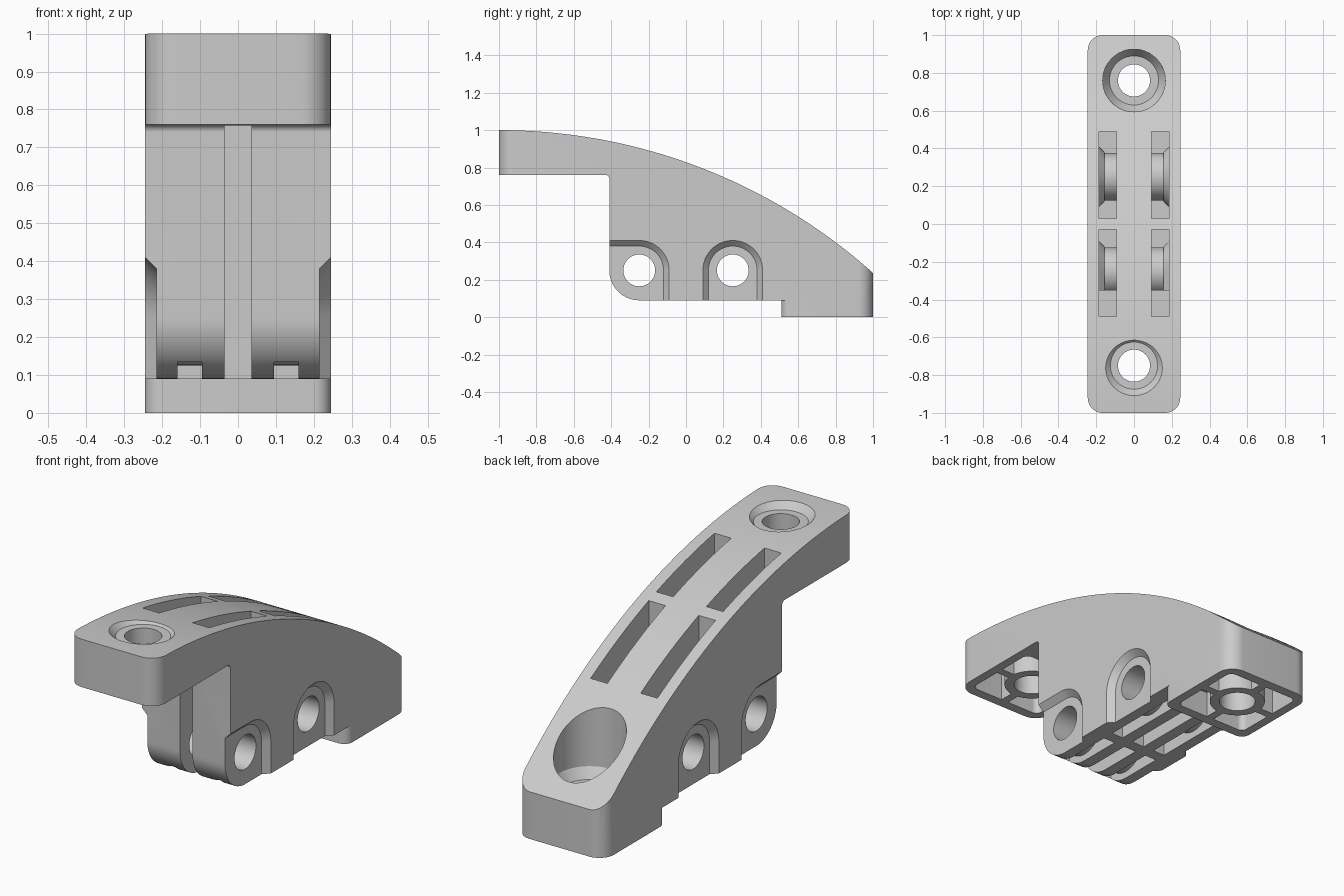
import bpy, bmesh, math
from mathutils import Vector

if "Cube" in bpy.data.objects:
    bpy.data.objects.remove(bpy.data.objects["Cube"])


def rounded(corners, n=10):
    """Closed 2D outline from (a, b, radius) corners."""
    out = []
    for i, (a, b, r) in enumerate(corners):
        p = Vector((a, b))
        if r == 0:
            pts = [p]
        else:
            u = (Vector(corners[i - 1][:2]) - p).normalized()
            v = (Vector(corners[(i + 1) % len(corners)][:2]) - p).normalized()
            half = u.angle(v) / 2
            c = p + (u + v).normalized() * (r / math.sin(half))
            d0, d1 = p + u * (r / math.tan(half)) - c, p + v * (r / math.tan(half)) - c
            phi = math.pi - 2 * half
            pts = [c + (d0 * math.sin((1 - k / n) * phi) + d1 * math.sin(k / n * phi)) / math.sin(phi)
                   for k in range(n + 1)]
        out += [q for q in pts if not out or (q - out[-1]).length > 1e-5]
    return out


def rect(a0, a1, b0, b1, r=0):
    return rounded([(a0, b0, r), (a1, b0, r), (a1, b1, r), (a0, b1, r)])


def circle(a, b, r, n=48):
    return [(a + r * math.cos(2 * math.pi * k / n), b + r * math.sin(2 * math.pi * k / n)) for k in range(n)]


def loft(name, axis, *sections):
    """Solid through (position, outline) sections along x or z."""
    bm = bmesh.new()
    rings = []
    for pos, pts in sections:
        rings.append([bm.verts.new((pos, a, b) if axis == 'x' else (a, b, pos)) for a, b in pts])
    for lo, hi in zip(rings, rings[1:]):
        for i in range(len(lo)):
            j = (i + 1) % len(lo)
            bm.faces.new((lo[i], lo[j], hi[j], hi[i]))
    bm.faces.new(rings[0])
    bm.faces.new(rings[-1])
    bmesh.ops.recalc_face_normals(bm, faces=bm.faces)
    me = bpy.data.meshes.new(name)
    bm.to_mesh(me)
    bm.free()
    ob = bpy.data.objects.new(name, me)
    bpy.context.collection.objects.link(ob)
    return ob


def prism(name, axis, pts, lo, hi):
    return loft(name, axis, (lo, pts), (hi, pts))


def combine(target, other, op='DIFFERENCE'):
    m = target.modifiers.new('bool', 'BOOLEAN')
    m.operation, m.solver, m.object = op, 'EXACT', other
    bpy.context.view_layer.objects.active = target
    bpy.ops.object.modifier_apply(modifier=m.name)
    bpy.data.objects.remove(other)


def arch(y, r, front):
    """Recess outline round a bolt hole; the front one runs out of the nose."""
    top = 0.25 + r
    if front:
        return rounded([(-0.6, -0.1, 0), (y + r, -0.1, 0), (y + r, top, r), (-0.6, top, 0)], 16)
    return rounded([(y - r, -0.1, 0), (y + r, -0.1, 0), (y + r, top, r), (y - r, top, r)], 16)


def recess(y, s, shift=0):
    f = y < 0
    return loft('recess', 'x', (s * (0.255 - shift), arch(y, 0.17, f)), (s * (0.215 - shift), arch(y, 0.13, f)))


def boss(y):
    return prism('boss', 'x', circle(y, 0.25, 0.125), -0.3, 0.3)


# Body: side profile with a large arc on top, trimmed by the rounded plan
W, R = 0.245, 3.0
top = []
for k in range(49):
    y = 1.1 - 2.1 * k / 48
    top.append((y, 1 - R + math.sqrt(R * R - (y + 1) ** 2), 0))
profile = [(-1.1, 1, 0), (-1.1, 0.76, 0), (-0.41, 0.76, 0.02), (-0.41, 0.09, 0.16), (1.1, 0.09, 0)]
body = prism('bracket_body', 'x', rounded(profile + top, 16), -0.4, 0.4)
combine(body, prism('plan', 'z', rect(-W, W, -1, 1, 0.08), -0.5, 1.5), 'INTERSECT')

# Foot pad below the low end
foot = rounded([(-W, 0.51, 0.045), (W, 0.51, 0.045), (W, 1, 0.08), (-W, 1, 0.08)])
combine(body, prism('foot', 'z', foot, 0, 0.12), 'UNION')

# Deep top pockets, shallow bottom pockets and side recesses
pockets = {
    -0.25: ([(-0.49, 1.2), (-0.49, 0.82), (-0.35, 0.82), (-0.35, 0.2), (-0.03, 0.2), (-0.03, 1.2)], -0.36, -0.03),
    0.25: ([(0.03, 1.2), (0.03, 0.2), (0.49, 0.2), (0.49, 1.2)], 0.03, 0.45),
}
for y, (outline, y0, y1) in pockets.items():
    for s in (1, -1):
        cut = prism('top_pocket', 'x', outline, s * 0.092, s * 0.185)
        combine(cut, recess(y, s, 0.06))
        combine(cut, boss(y))
        combine(body, cut)
        cut = prism('bottom_pocket', 'x', rect(y0, y1, 0.03, 0.17), s * 0.095, s * 0.16)
        combine(cut, boss(y))
        combine(body, cut)
        combine(body, recess(y, s))

# Centre groove, split by a cross rib
combine(body, prism('front_groove', 'x', rect(-0.6, -0.03, 0.03, 0.758), -0.035, 0.035))
combine(body, prism('back_groove', 'x', [(0.03, 0.03), (0.45, 0.03), (0.45, 0.52), (0.03, 0.7)], -0.035, 0.035))

# Cross bolt holes
for y in (-0.25, 0.25):
    combine(body, prism('bolt_hole', 'x', circle(y, 0.25, 0.085), -0.4, 0.4))

# Hollow pads with a ring and four ribs round each screw hole
for y, y0, y1, z0, z1 in ((0.76, 0.56, 0.95, -0.1, 0.13), (-0.75, -0.95, -0.55, 0.7, 0.9)):
    cut = prism('pad_hollow', 'z', rect(-0.2, 0.2, y0, y1, 0.03), z0, z1)
    combine(cut, prism('ring', 'z', circle(0, y, 0.13), z0 - 0.1, z1 + 0.1))
    combine(cut, prism('rib_x', 'z', rect(-0.3, 0.3, y - 0.02, y + 0.02), z0 - 0.1, z1 + 0.1))
    combine(cut, prism('rib_y', 'z', rect(-0.02, 0.02, y - 0.3, y + 0.3), z0 - 0.1, z1 + 0.1))
    combine(body, cut)
    combine(body, prism('screw_hole', 'z', circle(0, y, 0.085), -0.3, 1.3))

# Screw head seats
combine(body, loft('low_seat', 'z', (0.19, circle(0, 0.76, 0.13)), (0.24, circle(0, 0.76, 0.165)),
                   (0.9, circle(0, 0.76, 0.167))))
combine(body, loft('high_seat', 'z', (0.965, circle(0, -0.75, 0.125)), (1.01, circle(0, -0.75, 0.17))))

# Smooth curves, crisp edges
bpy.ops.object.select_all(action='DESELECT')
body.select_set(True)
bpy.context.view_layer.objects.active = body
bpy.ops.object.shade_smooth_by_angle(angle=math.radians(25))
